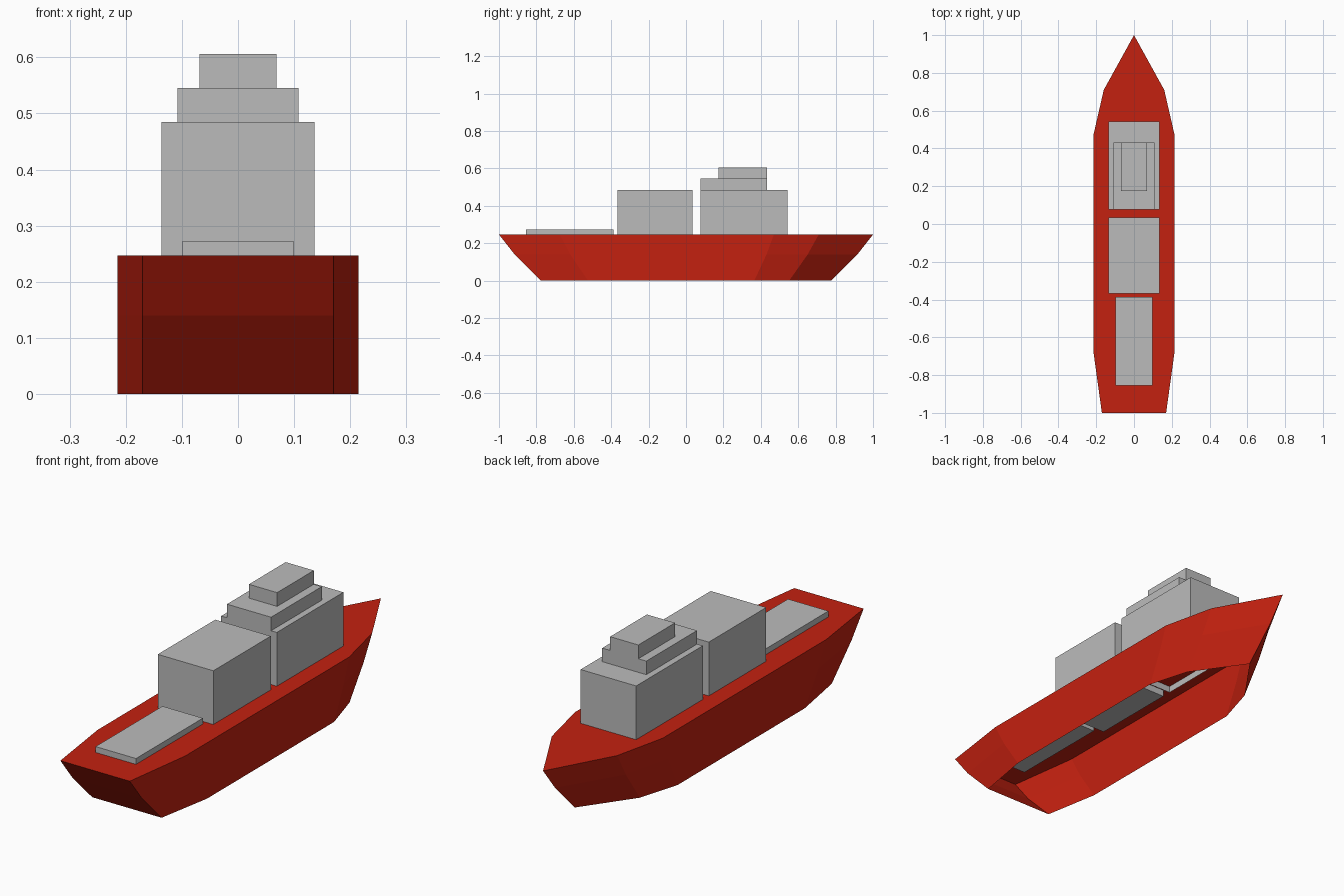
import bpy, bmesh

cube = bpy.data.objects.get("Cube")
if cube:
    bpy.data.objects.remove(cube)


def material(name, rgb):
    m = bpy.data.materials.new(name)
    m.use_nodes = True
    m.diffuse_color = (*rgb, 1)
    m.node_tree.nodes["Principled BSDF"].inputs["Base Color"].default_value = (*rgb, 1)
    return m


RED = material("hull red", (0.55, 0.015, 0.005))
GREY = material("cabin grey", (0.5, 0.5, 0.5))


def finish(bm, name, mat):
    mesh = bpy.data.meshes.new(name)
    bm.to_mesh(mesh)
    bm.free()
    mesh.materials.append(mat)
    obj = bpy.data.objects.new(name, mesh)
    bpy.context.collection.objects.link(obj)
    return obj


# Hull: deck outline repeated downwards, shortened lengthwise, open underneath
DECK = 0.247
half = [(0.17, -1), (0.215, -0.675), (0.215, 0.47), (0.16, 0.71)]
outline = half + [(0, 1)] + [(-x, y) for x, y in reversed(half)]
bm = bmesh.new()
rings = [[bm.verts.new((x, y * stretch, z)) for x, y in outline]
         for z, stretch in ((0, 0.777), (0.14, 0.916), (DECK, 1))]
n = len(outline)
for low, high in zip(rings, rings[1:]):
    for i in range(n):
        j = (i + 1) % n
        bm.faces.new((low[i], low[j], high[j], high[i]))
bm.faces.new(rings[-1])
finish(bm, "hull", RED)


# Deck structures: boxes given by half width, y range and z range
def block(name, w, y0, y1, z0, z1, open_bottom=False):
    bm = bmesh.new()
    bmesh.ops.create_cube(bm, size=1)
    for v in bm.verts:
        v.co.x *= 2 * w
        v.co.y = y0 if v.co.y < 0 else y1
        v.co.z = z0 if v.co.z < 0 else z1
    if open_bottom:
        bm.normal_update()
        floor = [f for f in bm.faces if f.normal.z < -0.9]
        bmesh.ops.delete(bm, geom=floor, context="FACES")
    finish(bm, name, GREY)


SUNK = DECK - 0.03
block("stern_platform", 0.099, -0.855, -0.387, SUNK, 0.273)
block("cargo_house", 0.136, -0.367, 0.035, SUNK, 0.485)
block("bridge_base", 0.136, 0.077, 0.543, SUNK, 0.485, open_bottom=True)
block("bridge_middle", 0.108, 0.077, 0.432, 0.485, 0.545, open_bottom=True)
block("bridge_top", 0.069, 0.175, 0.432, 0.545, 0.606, open_bottom=True)
